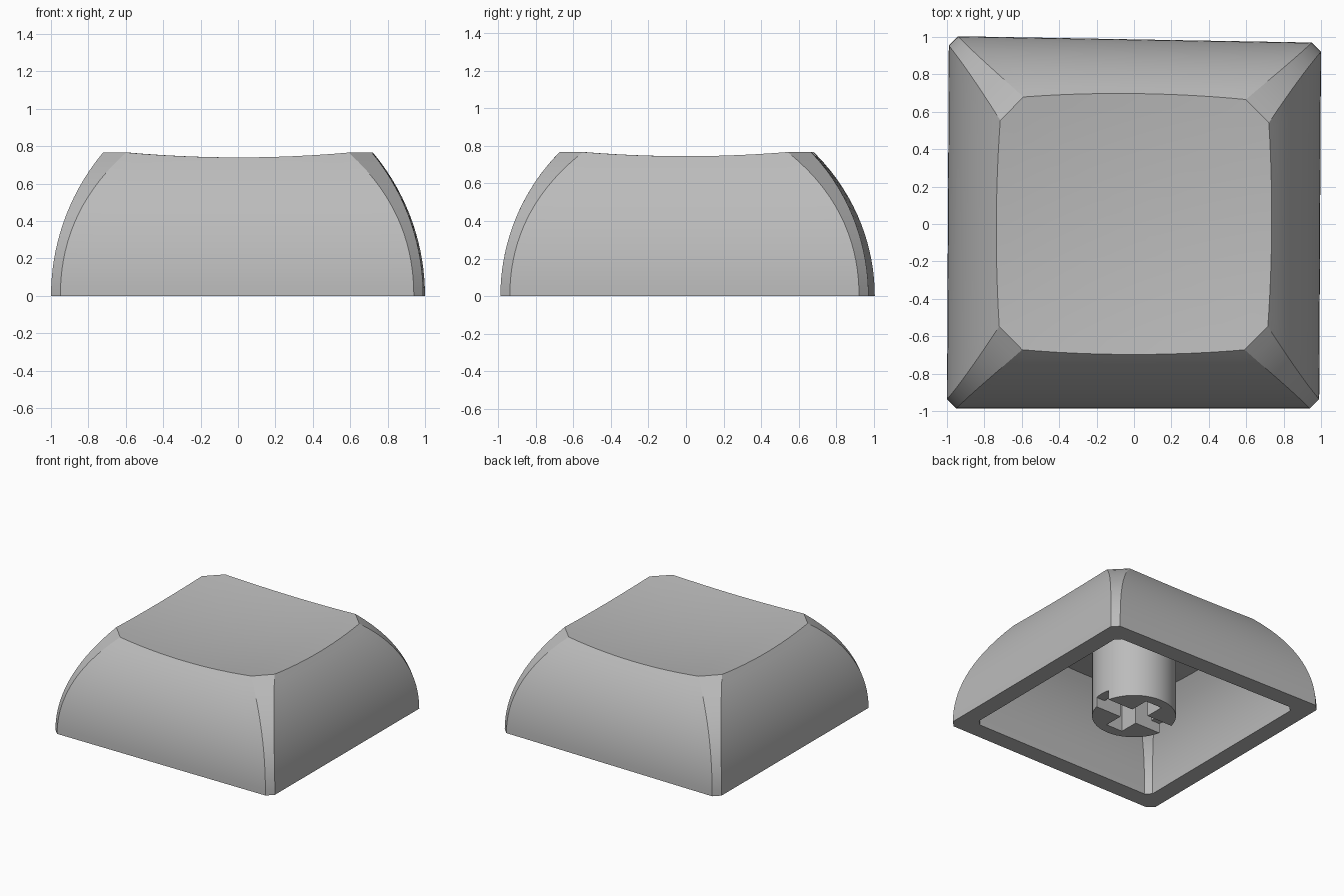
import bpy, bmesh, math
from mathutils import Vector

if "Cube" in bpy.data.objects:
    bpy.data.objects.remove(bpy.data.objects["Cube"])

HALF_X, HALF_Y = 0.995, 0.987      # half size of the base
BOW_X, BOW_Y = 1.2, 1.09           # radius of the bowed walls
SIDE, LEVELS, RINGS = 12, 16, 10   # mesh resolution
INNER = 0.855                      # hollow is a smaller copy of the shell

grey = bpy.data.materials.new("grey plastic")
grey.use_nodes = True
colour = (0.5, 0.5, 0.5, 1)
grey.diffuse_color = colour
grey.node_tree.nodes["Principled BSDF"].inputs["Base Color"].default_value = colour


def dish(x, y):
    """Height of the scooped top."""
    return 0.70 + 0.082 * (x * x + y * y)


def wall_point(side, u, z):
    """Point on one of four bowed walls; u runs from -1 to 1 between the corner bevels."""
    drop_x = BOW_X - math.sqrt(BOW_X ** 2 - z * z)
    drop_y = BOW_Y - math.sqrt(BOW_Y ** 2 - z * z)
    hx, hy = HALF_X - drop_x, HALF_Y - drop_y
    bevel = 0.05 + 0.075 * (z / 0.77) ** 3
    x, y = [(hx, u * (hy - bevel)), (-u * (hx - bevel), hy),
            (-hx, -u * (hy - bevel)), (u * (hx - bevel), -hy)][side]
    # the base is very slightly out of square
    return Vector((x + 0.005 * y, y - 0.018 * x * max(y, 0), z))


def top_height(side, u):
    z = 0.75
    for _ in range(12):
        p = wall_point(side, u, z)
        z = dish(p.x, p.y)
    return z


def add_skin(bm, scale):
    """Walls and dished top as one open skin; returns its bottom loop."""
    columns = [(s, 2 * i / SIDE - 1) for s in range(4) for i in range(SIDE + 1)]
    tops = [top_height(*c) for c in columns]
    loops = [[wall_point(*c, t * k / LEVELS) for c, t in zip(columns, tops)]
             for k in range(LEVELS + 1)]
    rim = loops[-1]
    for k in range(1, RINGS):
        f = 1 - k / RINGS
        loops.append([Vector((p.x * f, p.y * f, dish(p.x * f, p.y * f))) for p in rim])
    rows = [[bm.verts.new(p * scale) for p in loop] for loop in loops]
    n = len(columns)
    for a, b in zip(rows, rows[1:]):
        for i in range(n):
            j = (i + 1) % n
            bm.faces.new((a[i], a[j], b[j], b[i]))
    centre = bm.verts.new((0, 0, dish(0, 0) * scale))
    for i in range(n):
        bm.faces.new((rows[-1][i], rows[-1][(i + 1) % n], centre))
    return rows[0]


def make_object(name, bm):
    bmesh.ops.recalc_face_normals(bm, faces=bm.faces)
    mesh = bpy.data.meshes.new(name)
    bm.to_mesh(mesh)
    bm.free()
    mesh.materials.append(grey)
    ob = bpy.data.objects.new(name, mesh)
    bpy.context.collection.objects.link(ob)
    return ob


def activate(ob):
    bpy.ops.object.select_all(action='DESELECT')
    ob.select_set(True)
    bpy.context.view_layer.objects.active = ob


def smooth(ob):
    activate(ob)
    bpy.ops.object.shade_smooth_by_angle(angle=math.radians(25))


# Hollow cap: outer skin, inner skin and the flat rim joining them
bm = bmesh.new()
outer = add_skin(bm, 1)
inner = add_skin(bm, INNER)
for i in range(len(outer)):
    j = (i + 1) % len(outer)
    bm.faces.new((outer[i], inner[i], inner[j], outer[j]))
smooth(make_object("cap_shell", bm))

# Round stem hanging under the top
bm = bmesh.new()
bmesh.ops.create_cone(bm, cap_ends=True, segments=48, radius1=0.315, radius2=0.315, depth=0.64)
bmesh.ops.translate(bm, verts=bm.verts, vec=(0, 0, 0.32))
stem = make_object("stem", bm)


# Cross socket, with shallow notches through the stem wall
def cut_box(ob, size, height):
    bm = bmesh.new()
    bmesh.ops.create_cube(bm, size=1)
    bmesh.ops.scale(bm, verts=bm.verts, vec=(size[0], size[1], height * 2))
    cutter = make_object("socket_cutter", bm)
    cutter.hide_render = True
    mod = ob.modifiers.new("socket", 'BOOLEAN')
    mod.operation, mod.solver, mod.object = 'DIFFERENCE', 'EXACT', cutter
    activate(ob)
    bpy.ops.object.modifier_apply(modifier=mod.name)
    bpy.data.objects.remove(cutter)


cut_box(stem, (0.46, 0.14), 0.42)
cut_box(stem, (0.15, 0.46), 0.42)
cut_box(stem, (0.8, 0.14), 0.08)
smooth(stem)
